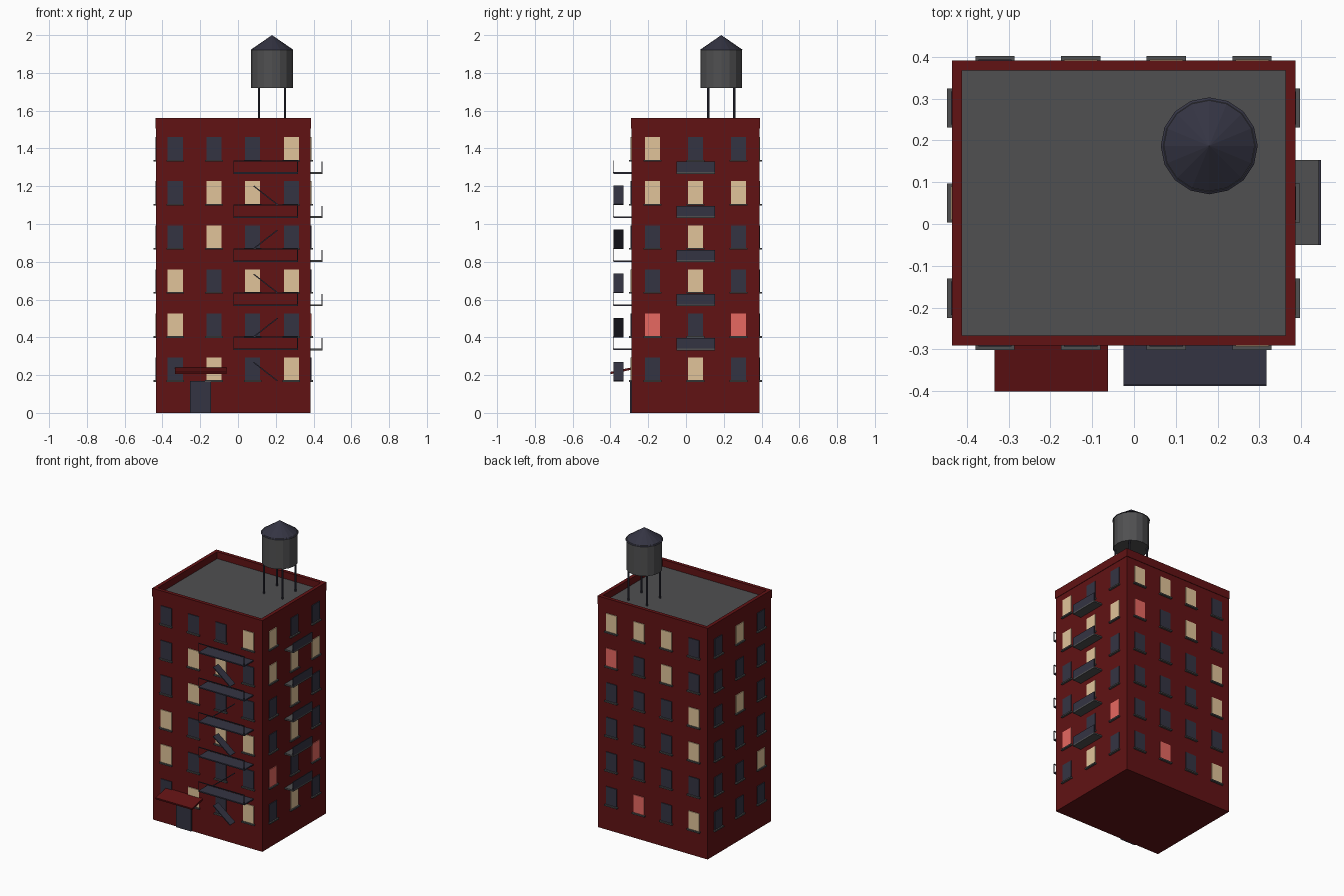
import bpy, bmesh, math
from mathutils import Matrix, Vector

if "Cube" in bpy.data.objects:
    bpy.data.objects.remove(bpy.data.objects["Cube"])


def mat(name, rgb):
    m = bpy.data.materials.new(name)
    m.diffuse_color = (*rgb, 1)
    m.use_nodes = True
    m.node_tree.nodes["Principled BSDF"].inputs["Base Color"].default_value = m.diffuse_color
    return m


BRICK = mat("brick_red", (0.12, 0.006, 0.007))
GREY = mat("roof_grey", (0.08, 0.08, 0.083))
NAVY = mat("dark_navy", (0.034, 0.034, 0.055))
TAN = mat("lit_tan", (0.75, 0.55, 0.32))
PINK = mat("lit_pink", (0.8, 0.14, 0.12))

CX, CY = -0.025, 0.05        # building centre
HX, HY = 0.408, 0.338        # half width and depth of the walls
FLOOR = 0.2334               # storey height


def finish(name, bm, material):
    me = bpy.data.meshes.new(name)
    bm.to_mesh(me)
    bm.free()
    me.materials.append(material)
    ob = bpy.data.objects.new(name, me)
    bpy.context.collection.objects.link(ob)
    return ob


def add_box(bm, lo, hi, xf=Matrix()):
    c = [(a + b) / 2 for a, b in zip(lo, hi)]
    s = [b - a for a, b in zip(lo, hi)]
    bmesh.ops.create_cube(bm, size=1, matrix=xf @ Matrix.Translation(c) @ Matrix.Diagonal((*s, 1)))


def boxes(name, material, items):
    bm = bmesh.new()
    for it in items:
        add_box(bm, *it)
    return finish(name, bm, material)


def cone(name, material, r1, r2, z0, z1, centres, sides):
    bm = bmesh.new()
    for x, y in centres:
        bmesh.ops.create_cone(bm, cap_ends=True, segments=sides, radius1=r1, radius2=r2,
                              depth=z1 - z0, matrix=Matrix.Translation((x, y, (z0 + z1) / 2)))
    return finish(name, bm, material)


# Walls, roof deck and parapet ring
boxes("walls", BRICK, [((CX - HX, CY - HY, 0), (CX + HX, CY + HY, 1.508))])
boxes("roof_deck", GREY, [((CX - 0.39, CY - 0.325, 1.5), (CX + 0.39, CY + 0.325, 1.514))])
ox, oy, t = 0.411, 0.341, 0.024
boxes("parapet", BRICK, [
    ((CX - ox, CY + s * (oy - t / 2) - t / 2, 1.505), (CX + ox, CY + s * (oy - t / 2) + t / 2, 1.56))
    for s in (-1, 1)] + [
    ((CX + s * (ox - t / 2) - t / 2, CY - oy + t, 1.505), (CX + s * (ox - t / 2) + t / 2, CY + oy - t, 1.56))
    for s in (-1, 1)])

# Windows and sills: rows from top to bottom, columns left to right as seen facing each wall
PATTERNS = {
    "front": (0, HY, 0.205, ["DDDL", "DLLD", "DLDD", "LDLL", "LDDD", "DLDL"]),
    "right": (90, HX, 0.2275, ["LDD", "LLL", "DLD", "DLD", "PDP", "DLD"]),
    "back": (180, HY, 0.205, ["LLLD", "PDLD", "DDDL", "DDDL", "DDDD", "DPDL"]),
    "left": (270, HX, 0.2275, ["DLD", "DDD", "DLD", "DDD", "DDL", "DDD"]),
}
panes = {"D": [], "L": [], "P": []}
sills = []
for angle, dist, step, rows in PATTERNS.values():
    xf = Matrix.Translation((CX, CY, 0)) @ Matrix.Rotation(math.radians(angle), 4, 'Z')
    for r, row in enumerate(rows):
        z = 1.40 - r * FLOOR
        for c, kind in enumerate(row):
            u = (c - (len(row) - 1) / 2) * step
            panes[kind].append(((u - 0.04, -dist - 0.005, z - 0.06), (u + 0.04, -dist + 0.003, z + 0.06), xf))
            sills.append(((u - 0.047, -dist - 0.014, z - 0.069), (u + 0.047, -dist + 0.003, z - 0.06), xf))
boxes("dark_windows", NAVY, panes["D"])
boxes("lit_windows", TAN, panes["L"])
boxes("pink_windows", PINK, panes["P"])
boxes("window_sills", GREY, sills)

# Door and sloping awning
boxes("door", NAVY, [((-0.254, -0.297, 0), (-0.143, -0.285, 0.17))])
tilt = Matrix.Translation((-0.198, -0.343, 0.223)) @ Matrix.Rotation(math.radians(12), 4, 'X')
boxes("awning", BRICK, [((-0.136, -0.058, -0.006), (0.136, 0.058, 0.006), tilt)])

# Fire escape on the front and balconies on the right side
decks, rails, ladders, floors, panels = [], [], [], [], []
for i in range(5):
    z = 1.27 - i * FLOOR
    decks.append(((-0.025, -0.385, z - 0.004), (0.317, -0.286, z + 0.004)))
    rails.append(((-0.025, -0.387, z + 0.062), (0.317, -0.383, z + 0.067)))
    for x in (-0.025, 0.313):
        rails.append(((x, -0.387, z), (x + 0.004, -0.383, z + 0.062)))
    lean = math.radians(38 if i % 2 == 0 else -38)
    xf = Matrix.Translation((0.146, -0.357, z - 0.118)) @ Matrix.Rotation(lean, 4, 'Y')
    ladders.append(((-0.08, -0.027, -0.003), (0.08, 0.027, 0.003), xf))
    floors.append(((0.38, -0.05, z - 0.005), (0.447, 0.153, z + 0.005)))
    panels.append(((0.442, -0.05, z + 0.005), (0.447, 0.153, z + 0.06)))
boxes("fire_escape_decks", NAVY, decks)
boxes("fire_escape_rails", NAVY, rails)
boxes("fire_escape_ladders", NAVY, ladders)
boxes("balcony_floors", GREY, floors)
boxes("balcony_panels", NAVY, panels)

# Water tank on four legs
TX, TY = 0.18, 0.187
cone("tank_legs", NAVY, 0.006, 0.006, 1.51, 1.73,
     [(TX + sx * 0.069, TY + sy * 0.069) for sx in (-1, 1) for sy in (-1, 1)], 8)
cone("tank_barrel", GREY, 0.11, 0.11, 1.72, 1.925, [(TX, TY)], 16)
cone("tank_roof", NAVY, 0.116, 0.0, 1.92, 2.0, [(TX, TY)], 16)
